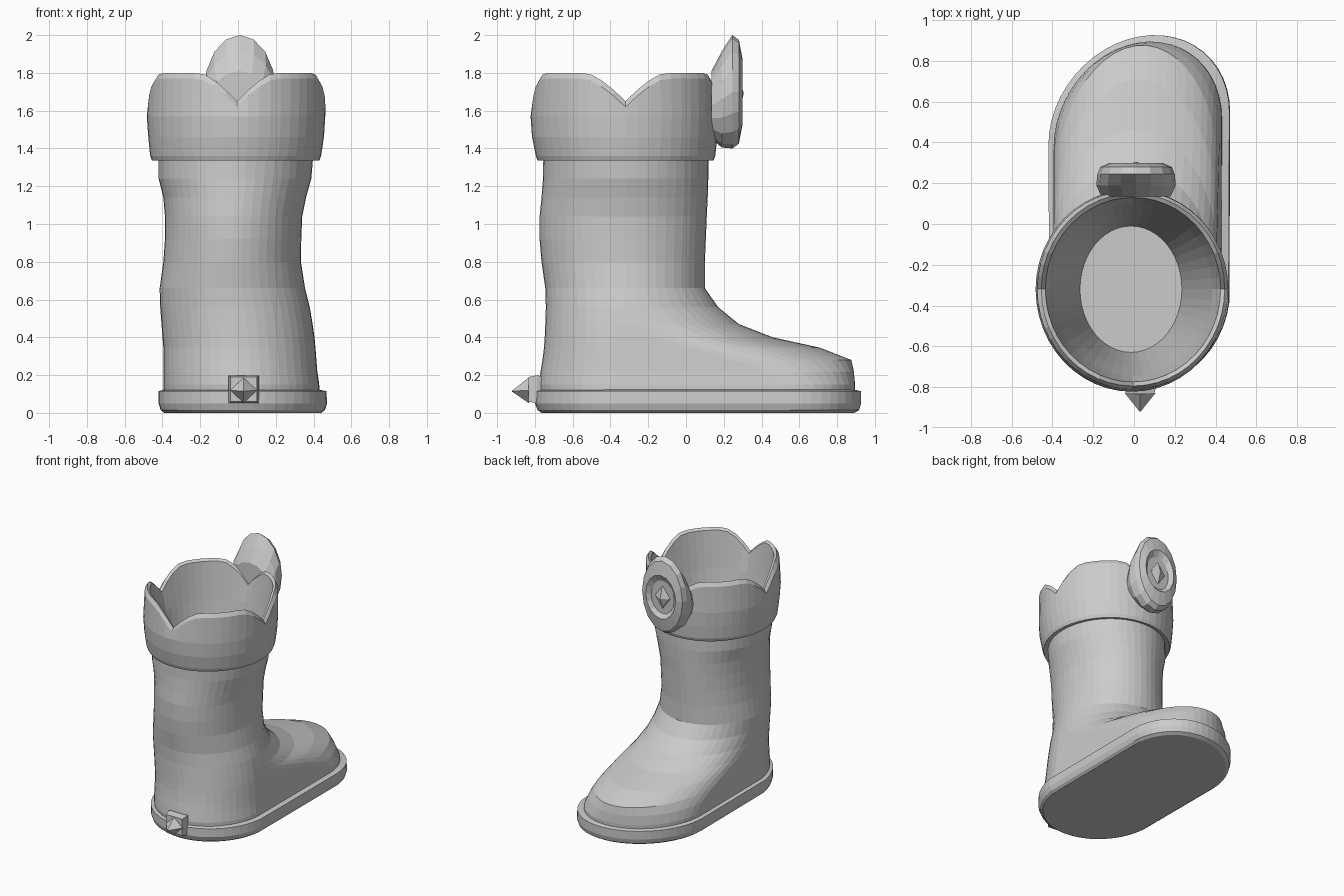
import bpy, bmesh, math

N = 48
TAU = math.tau


def loft(name, rings, cap_start=True, cap_end=True):
    """Skin a list of equal-length point rings into one flat-shaded object."""
    bm = bmesh.new()
    loops = [[bm.verts.new(p) for p in r] for r in rings]
    for a, b in zip(loops, loops[1:]):
        n = len(a)
        for i in range(n):
            j = (i + 1) % n
            bm.faces.new((a[i], a[j], b[j], b[i]))
    if cap_start:
        bm.faces.new(loops[0])
    if cap_end:
        bm.faces.new(loops[-1])
    bmesh.ops.recalc_face_normals(bm, faces=bm.faces[:])
    me = bpy.data.meshes.new(name)
    bm.to_mesh(me)
    bm.free()
    ob = bpy.data.objects.new(name, me)
    bpy.context.collection.objects.link(ob)
    return ob


def ring(z, x0, x1, y0, y1, yf=-0.32, skew=0.0, yb=-0.32):
    """Horizontal section: heel half-ellipse, straight sides, toe half-ellipse."""
    pts = []
    for i in range(N):
        t = TAU * i / N
        c, s = math.cos(t), math.sin(t)
        x = (x0 + x1) / 2 + (x1 - x0) / 2 * c
        if s > -1e-6:
            y = yf + (y1 - yf) * s + skew * c
        else:
            y = yb + (yb - y0) * s
        pts.append((x, y, z))
    return pts


# Boot body: toe cap, instep and wavy shaft
loft("boot_body", [ring(*r) for r in [
    (0.06, -0.39, 0.435, -0.77, 0.885, 0.46, 0.07),
    (0.15, -0.395, 0.43, -0.78, 0.89, 0.44, 0.07),
    (0.22, -0.395, 0.42, -0.77, 0.885, 0.36, 0.06),
    (0.28, -0.395, 0.415, -0.76, 0.875, 0.20, 0.05),
    (0.345, -0.395, 0.41, -0.752, 0.71, 0.0, 0.03),
    (0.40, -0.40, 0.405, -0.748, 0.46, -0.15, 0.01),
    (0.47, -0.405, 0.395, -0.745, 0.28, -0.25),
    (0.56, -0.412, 0.38, -0.742, 0.17),
    (0.66, -0.415, 0.355, -0.745, 0.10),
    (0.80, -0.395, 0.333, -0.765, 0.10),
    (0.92, -0.387, 0.335, -0.775, 0.105),
    (1.04, -0.387, 0.34, -0.775, 0.11),
    (1.14, -0.395, 0.36, -0.765, 0.115),
    (1.24, -0.42, 0.388, -0.757, 0.118),
    (1.38, -0.42, 0.40, -0.755, 0.118)]], cap_end=False)

# Sole: welt band with a chamfered bottom edge
loft("sole", [ring(*r) for r in [
    (0.0, -0.39, 0.44, -0.765, 0.885, 0.46, 0.08),
    (0.015, -0.41, 0.46, -0.785, 0.91, 0.47, 0.08),
    (0.05, -0.42, 0.472, -0.80, 0.92, 0.47, 0.08),
    (0.115, -0.42, 0.468, -0.80, 0.92, 0.47, 0.08),
    (0.125, -0.385, 0.42, -0.76, 0.875, 0.45, 0.07)]])


# Cuff with four cusped notches, and the inner lining down to the insole
def notch(i):
    a = TAU * i / N
    q = TAU / 4
    d = abs((a + q / 2) % q - q / 2) / 0.46
    return 0.15 * max(0.0, 1 - d) ** 1.5


def scallop(*args):
    return [(x, y, z - notch(i)) for i, (x, y, z) in enumerate(ring(*args))]


loft("cuff", [
    ring(1.345, -0.40, 0.38, -0.74, 0.10),
    ring(1.335, -0.455, 0.43, -0.785, 0.145),
    ring(1.36, -0.465, 0.44, -0.795, 0.155),
    ring(1.46, -0.475, 0.455, -0.815, 0.165),
    ring(1.57, -0.483, 0.462, -0.823, 0.17),
    scallop(1.77, -0.475, 0.463, -0.812, 0.165),
    scallop(1.80, -0.455, 0.445, -0.795, 0.15),
    scallop(1.785, -0.435, 0.425, -0.775, 0.13),
    ring(1.50, -0.40, 0.385, -0.745, 0.10),
    ring(1.20, -0.35, 0.33, -0.70, 0.06),
    ring(0.65, -0.265, 0.235, -0.63, -0.01)], cap_start=False)


# Upright ring in the XZ plane, used by the badge and heel spike
def upright(y, cx, cz, rx, rz, n, turn=0.0):
    return [(cx + rx * math.cos(TAU * i / n + turn), y,
             cz + rz * math.sin(TAU * i / n + turn)) for i in range(n)]


# Oval badge on the toe side of the cuff, with a dished face
loft("badge", [upright(y, 0.01, cz, rx, rz, 16) for y, cz, rx, rz in [
    (0.135, 1.63, 0.17, 0.18),
    (0.19, 1.66, 0.195, 0.255),
    (0.245, 1.70, 0.19, 0.30),
    (0.28, 1.70, 0.175, 0.275),
    (0.30, 1.70, 0.13, 0.17),
    (0.275, 1.69, 0.10, 0.13)]])

# Faceted gem in the middle of the badge
loft("badge_gem", [
    upright(0.26, 0.01, 1.69, 0.08, 0.11, 4),
    upright(0.285, 0.01, 1.69, 0.055, 0.075, 4),
    upright(0.305, 0.01, 1.69, 0.004, 0.004, 4)])

# Heel spike: square base with a pyramid point
q = TAU / 8
loft("heel_spike", [
    upright(-0.74, 0.03, 0.125, 0.09, 0.09, 4, q),
    upright(-0.79, 0.03, 0.125, 0.113, 0.105, 4, q),
    upright(-0.835, 0.03, 0.125, 0.098, 0.092, 4, q)])
loft("heel_spike_point", [
    upright(-0.83, 0.03, 0.12, 0.075, 0.07, 4),
    upright(-0.92, 0.03, 0.115, 0.003, 0.003, 4)])
